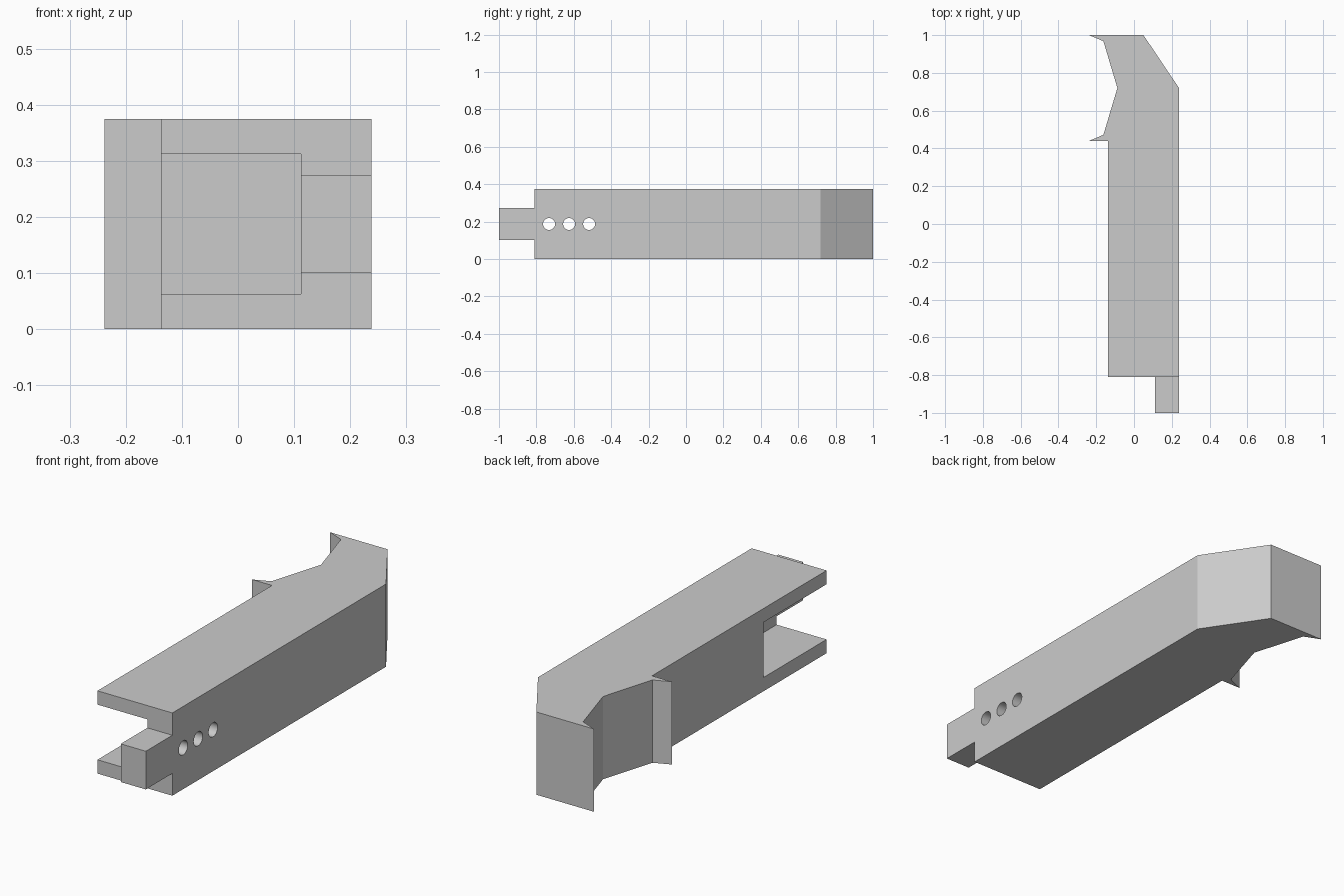
import bpy, bmesh, math
from mathutils import Matrix

if "Cube" in bpy.data.objects:
    bpy.data.objects.remove(bpy.data.objects["Cube"])

HEIGHT = 0.375
SIDE = 0.238      # outer side wall
INNER = 0.1125    # inner face of the tab and slot
FACE = -0.81      # front face of the beam


def add_object(name, bm):
    bmesh.ops.recalc_face_normals(bm, faces=bm.faces)
    mesh = bpy.data.meshes.new(name)
    bm.to_mesh(mesh)
    bm.free()
    obj = bpy.data.objects.new(name, mesh)
    bpy.context.collection.objects.link(obj)
    return obj


def box(name, x, y, z):
    bm = bmesh.new()
    bmesh.ops.create_cube(bm, size=1)
    for v in bm.verts:
        v.co = [r[0] if c < 0 else r[1] for c, r in zip(v.co, (x, y, z))]
    return add_object(name, bm)


def cylinder_x(name, y, z, radius):
    bm = bmesh.new()
    place = Matrix.Translation((0.2, y, z)) @ Matrix.Rotation(math.pi / 2, 4, "Y")
    bmesh.ops.create_cone(bm, cap_ends=True, segments=32, radius1=radius,
                          radius2=radius, depth=0.4, matrix=place)
    return add_object(name, bm)


# Beam with hooked end, extruded from its plan outline
outline = [(-SIDE, 1), (0.05, 1), (SIDE, 0.72), (SIDE, -1), (INNER, -1),
           (INNER, FACE), (-0.1375, FACE), (-0.1375, 0.44), (-SIDE, 0.44),
           (-0.162, 0.472), (-0.088, 0.72), (-0.162, 0.968)]
bm = bmesh.new()
base = bm.faces.new([bm.verts.new((x, y, 0)) for x, y in outline])
top = bmesh.ops.extrude_face_region(bm, geom=[base])["geom"]
bmesh.ops.translate(bm, vec=(0, 0, HEIGHT),
                    verts=[g for g in top if isinstance(g, bmesh.types.BMVert)])
beam = add_object("hooked_beam", bm)

# Cutters: space above and below the tab, open slot, three round holes
cutters = [
    box("tab_top_cutter", (0, 0.4), (-1.2, FACE), (0.274, 0.5)),
    box("tab_bottom_cutter", (0, 0.4), (-1.2, FACE), (-0.2, 0.101)),
    box("slot_cutter", (-0.4, INNER), (-1.2, -0.36), (0.0625, 0.3125)),
]
cutters += [cylinder_x("hole_cutter", -0.625 + i * 0.107, HEIGHT / 2, 0.032)
            for i in (-1, 0, 1)]

bpy.ops.object.select_all(action="DESELECT")
beam.select_set(True)
bpy.context.view_layer.objects.active = beam
for cutter in cutters:
    cutter.hide_render = True
    mod = beam.modifiers.new(cutter.name, "BOOLEAN")
    mod.operation = "DIFFERENCE"
    mod.solver = "EXACT"
    mod.object = cutter
    bpy.ops.object.modifier_apply(modifier=mod.name)
    bpy.data.objects.remove(cutter)

# Single grey finish
grey = bpy.data.materials.new("plain_grey")
grey.use_nodes = True
color = (0.6, 0.6, 0.6, 1)
grey.diffuse_color = color
grey.node_tree.nodes["Principled BSDF"].inputs["Base Color"].default_value = color
beam.data.materials.clear()
beam.data.materials.append(grey)
bpy.ops.object.shade_smooth_by_angle(angle=math.radians(20))
# The hook's shallow corners stay crisp: only the hole walls are smooth
for poly in beam.data.polygons:
    c = poly.center
    poly.use_smooth = c.y < -0.4 and INNER < c.x < SIDE - 0.01 and abs(c.z - HEIGHT / 2) < 0.04
